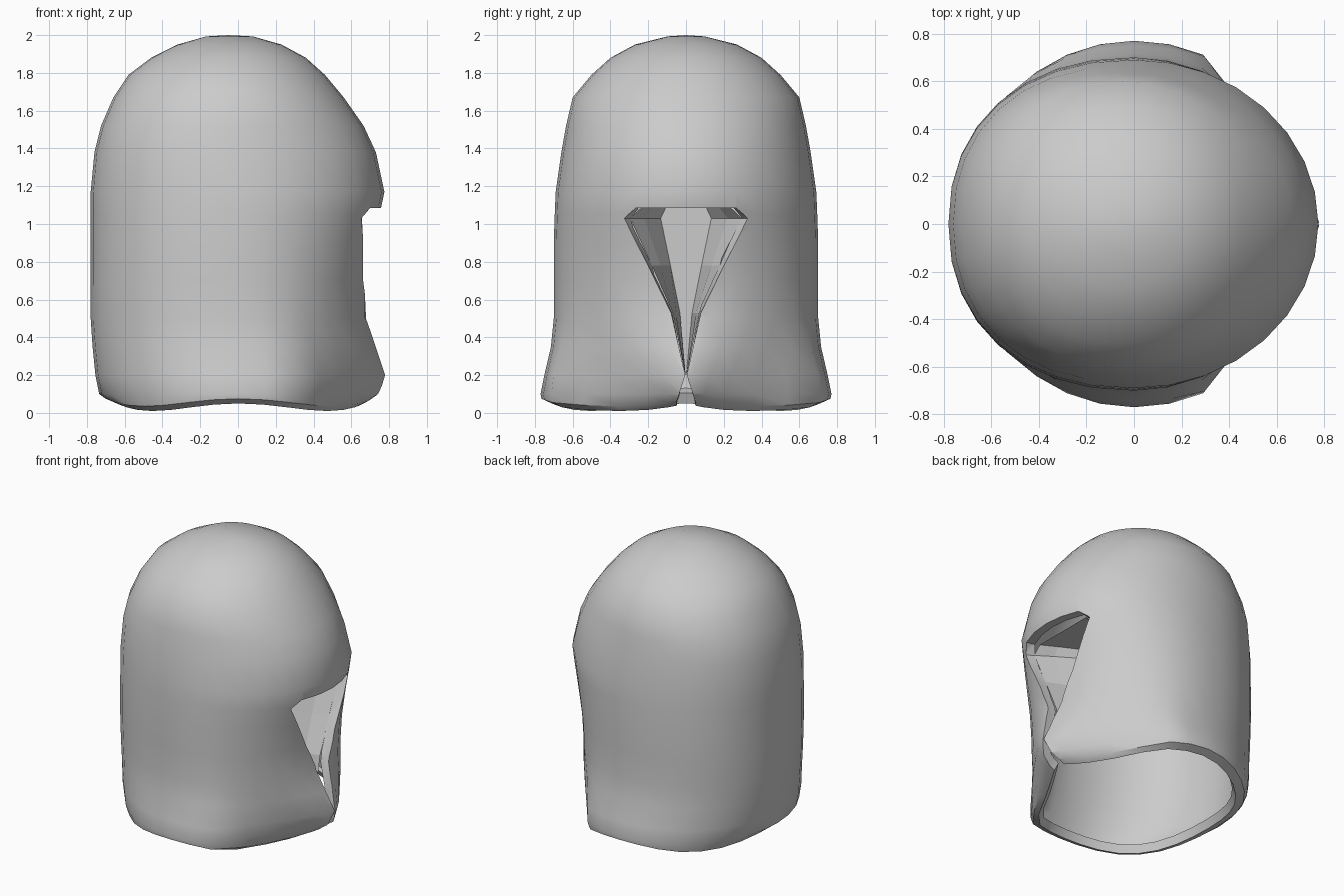
import bpy, bmesh, math

if "Cube" in bpy.data.objects:
    bpy.data.objects.remove(bpy.data.objects["Cube"])

SEG = 32
# Hood sections: z, back x, front x, half width y, back squareness, flatness of front panels
ROWS = [
    (1.993, -.17, .08, .10, 2, 0), (1.95, -.32, .23, .27, 2, 0),
    (1.88, -.46, .36, .40, 2, 0), (1.79, -.58, .46, .50, 2.05, 0),
    (1.67, -.66, .56, .60, 2.1, 0), (1.52, -.725, .665, .635, 2.2, 0),
    (1.38, -.76, .73, .66, 2.2, 0), (1.17, -.78, .775, .69, 2.2, 0),
    (1.05, -.78, .75, .695, 2.2, 0), (.90, -.78, .715, .70, 2.2, 0),
    (.70, -.78, .685, .70, 2.2, .05), (.50, -.78, .685, .70, 2.15, .15),
    (.35, -.77, .735, .715, 2.1, .45), (.20, -.755, .78, .75, 2.05, .8),
    (.10, -.735, .76, .77, 2, .95), (.055, -.70, .72, .765, 2, 1),
    (.03, -.64, .67, .71, 2, 1),
]
CREASE_X = .295


def spow(v, p):
    return 0 if abs(v) < 1e-6 else math.copysign(abs(v) ** p, v)


def section(bm, row):
    z, xb, xf, w, nb, flat = row
    cx = -.05 if z > 1.3 else 0
    ring = []
    for i in range(SEG):
        a = 2 * math.pi * i / SEG
        c, s = math.cos(a), math.sin(a)
        n = 2 if c > 0 else nb
        x = cx + ((xf - cx) if c > 0 else (cx - xb)) * spow(c, 2 / n)
        y = w * spow(s, 2 / n)
        if flat and x > CREASE_X:      # straight panels running to the front slit
            line = .945 * w * (xf - x) / (xf - CREASE_X)
            y = (1 - flat) * y + flat * math.copysign(line, y)
        wave = .02 * math.cos(4 * a) if z < .08 else 0   # wavy hem
        ring.append(bm.verts.new((x, y, z + wave)))
    return ring


def bridge(bm, a, b):
    n = len(a)
    for i in range(n):
        bm.faces.new((a[i], b[i], b[(i + 1) % n], a[(i + 1) % n]))


def make_object(name, bm):
    bmesh.ops.recalc_face_normals(bm, faces=bm.faces)
    me = bpy.data.meshes.new(name)
    bm.to_mesh(me)
    bm.free()
    ob = bpy.data.objects.new(name, me)
    bpy.context.collection.objects.link(ob)
    return ob


def tapered(bm, outline, sections):
    """Loft a y-z outline through (x, y scale) sections."""
    loops = [[bm.verts.new((x, y * k, z)) for y, z in outline] for x, k in sections]
    for a, b in zip(loops, loops[1:]):
        bridge(bm, a, b)
    return loops


def mirrored(half):
    return half + [(-y, z) for y, z in reversed(half)]


# Hood shell, open at the bottom
bm = bmesh.new()
rings = [section(bm, r) for r in ROWS]
top = bm.verts.new((-.05, 0, 2.0))
for i in range(SEG):
    bm.faces.new((top, rings[0][i], rings[0][(i + 1) % SEG]))
for a, b in zip(rings, rings[1:]):
    bridge(bm, a, b)
hood = make_object("hood", bm)
if hood.data.polygons[0].normal.z < 0:
    hood.data.flip_normals()
solid = hood.modifiers.new("thickness", 'SOLIDIFY')
solid.thickness = .06
solid.offset = -1

# Face opening: V outline with a slit through the hem
opening = [(.27, 1.085), (.335, 1.03), (.205, .78), (.08, .53), (.004, .20)]
slit = [(.05, .06), (.07, -.1)]
bm = bmesh.new()
loops = tapered(bm, mirrored(opening + slit), [(.36, .4), (.66, .98), (1.0, 1.0)])
bm.faces.new(loops[0])
bm.faces.new(loops[-1])
cutter = make_object("face_opening_cutter", bm)
cutter.hide_render = True
cut = hood.modifiers.new("face_opening", 'BOOLEAN')
cut.operation = 'DIFFERENCE'
cut.solver = 'EXACT'
cut.object = cutter

bpy.context.view_layer.objects.active = hood
hood.select_set(True)
for m in ("thickness", "face_opening"):
    bpy.ops.object.modifier_apply(modifier=m)
bpy.data.objects.remove(cutter)
bpy.ops.object.shade_smooth_by_angle(angle=math.radians(35))

# Folded lining behind the opening
bm = bmesh.new()
loops = tapered(bm, mirrored(opening), [(.61, .88), (.50, .66), (.36, .4)])
bm.faces.new(loops[-1])
make_object("opening_lining", bm)
